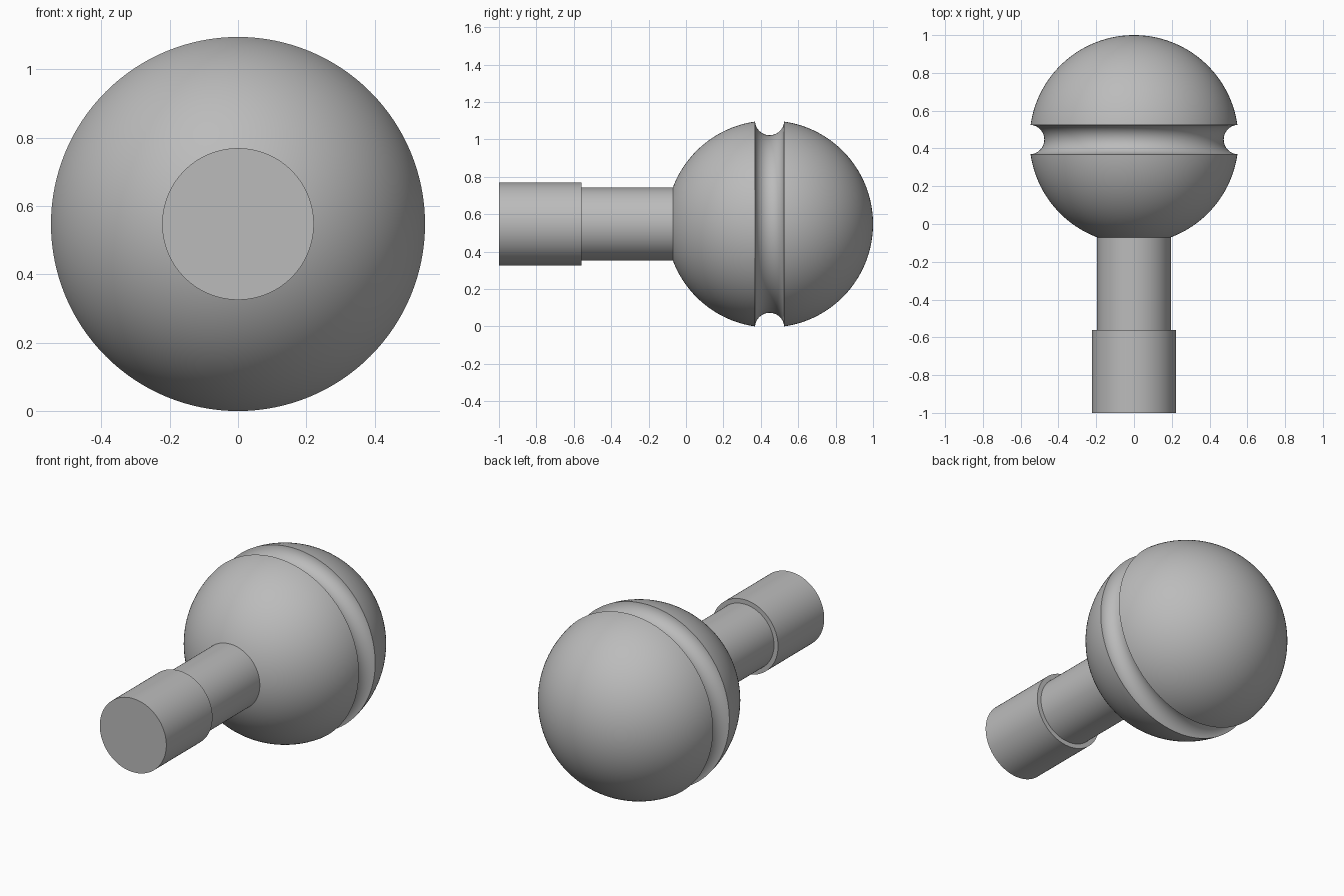
import bpy, bmesh
from math import sin, cos, pi, asin, sqrt, radians

if "Cube" in bpy.data.objects:
    bpy.data.objects.remove(bpy.data.objects["Cube"])

SIDES = 128
BALL_R, GROOVE_R, NECK_R, COLLAR_R = 0.553, 0.078, 0.195, 0.222
BALL_Y, COLLAR_Y = 0.447, -0.56
CENTRE_Z = 0.5475

grey = bpy.data.materials.new("plain grey")
grey.use_nodes = True
colour = (0.5, 0.5, 0.5, 1)
grey.diffuse_color = colour
grey.node_tree.nodes["Principled BSDF"].inputs["Base Color"].default_value = colour


def lathe(name, profile):
    """Revolve (radius, y) points, ordered front to back, around the y axis."""
    bm = bmesh.new()
    rings = []
    for r, y in profile:
        rings.append([bm.verts.new((r * cos(2 * pi * j / SIDES), y, r * sin(2 * pi * j / SIDES)))
                      for j in range(SIDES)])
    for a, b in zip(rings, rings[1:]):
        for j in range(SIDES):
            k = (j + 1) % SIDES
            bm.faces.new((a[j], b[j], b[k], a[k]))
    # Close the poles where the radius is zero
    bmesh.ops.remove_doubles(bm, verts=bm.verts, dist=0.00001)
    mesh = bpy.data.meshes.new(name)
    bm.to_mesh(mesh)
    bm.free()
    mesh.materials.append(grey)
    obj = bpy.data.objects.new(name, mesh)
    obj.location.z = CENTRE_Z
    bpy.context.collection.objects.link(obj)
    bpy.ops.object.select_all(action='DESELECT')
    obj.select_set(True)
    bpy.context.view_layer.objects.active = obj
    bpy.ops.object.shade_smooth_by_angle(angle=radians(30))


def arc(radius, centre_r, start, end, steps):
    """Arc points by latitude, measured from the ball's equator."""
    angles = [start + (end - start) * i / steps for i in range(steps + 1)]
    return [(max(0, centre_r + radius * cos(t)), BALL_Y + radius * sin(t)) for t in angles]


# Ball with a round groove about its equator
neck_lat = -asin(sqrt(BALL_R ** 2 - NECK_R ** 2) / BALL_R)
lip_lat = 2 * asin(GROOVE_R / (2 * BALL_R))
lip_turn = pi / 2 + lip_lat / 2
front = arc(BALL_R, 0, neck_lat, -lip_lat, 32)
groove = arc(GROOVE_R, BALL_R, -lip_turn, -2 * pi + lip_turn, 24)
back = arc(BALL_R, 0, lip_lat, pi / 2, 40)
lathe("ball", front + groove[1:-1] + back)

# Neck and the thicker collar at its front end
lathe("neck", [(NECK_R, COLLAR_Y), front[0]])
lathe("collar", [(0, -1), (COLLAR_R, -1), (COLLAR_R, COLLAR_Y), (NECK_R, COLLAR_Y)])
